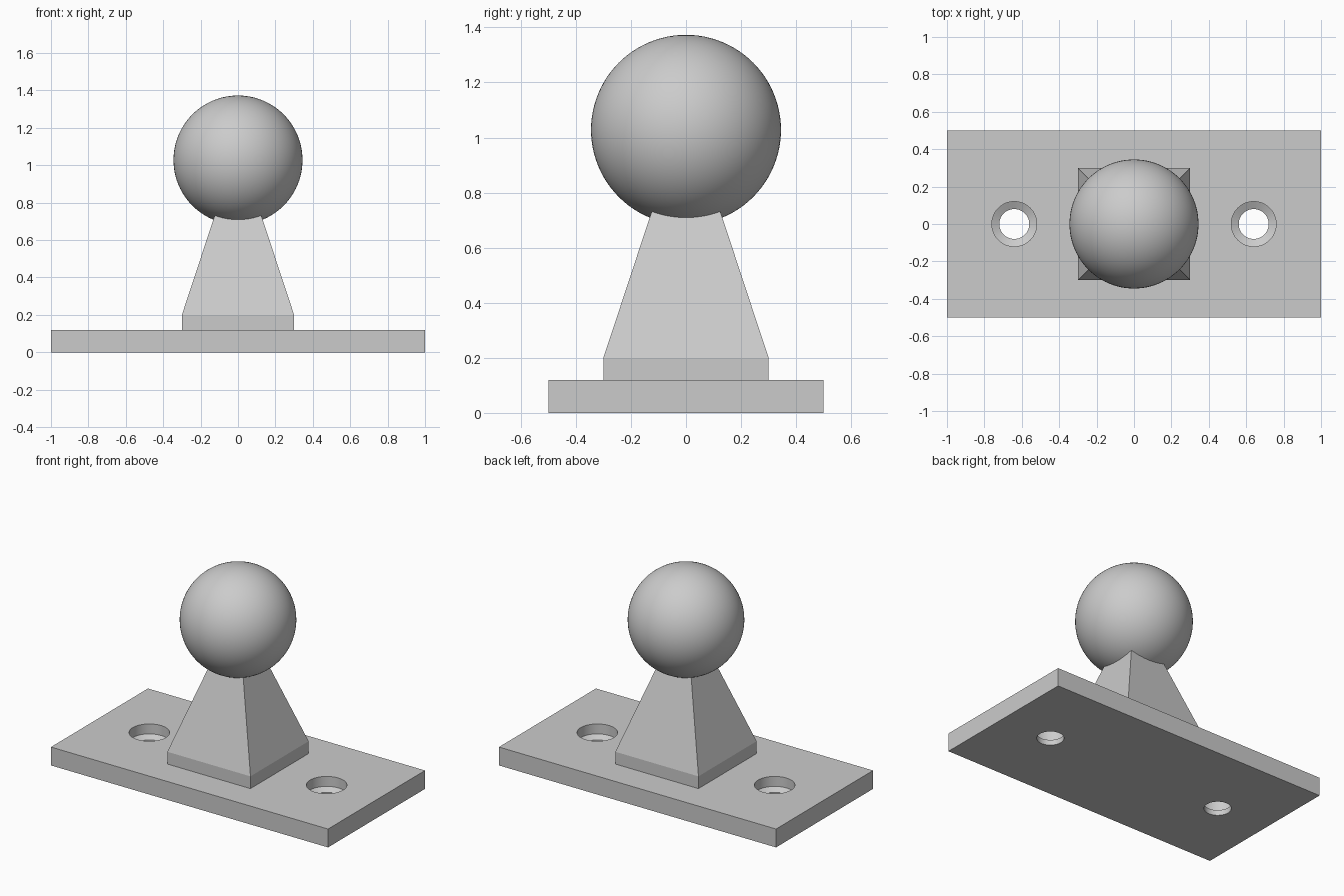
import bpy
import bmesh
import math

cube = bpy.data.objects.get("Cube")
if cube:
    bpy.data.objects.remove(cube, do_unlink=True)

grey = bpy.data.materials.new("plain grey")
grey.use_nodes = True
colour = (0.6, 0.6, 0.6, 1)
grey.diffuse_color = colour
grey.node_tree.nodes["Principled BSDF"].inputs["Base Color"].default_value = colour


def stack(name, rings, sides, location=(0, 0, 0), turn=0.0):
    """Closed solid through a list of (radius, height) rings."""
    bm = bmesh.new()
    loops = []
    for r, z in rings:
        angles = [turn + math.tau * i / sides for i in range(sides)]
        loops.append([bm.verts.new((r * math.cos(a), r * math.sin(a), z)) for a in angles])
    for low, high in zip(loops, loops[1:]):
        for i in range(sides):
            j = (i + 1) % sides
            bm.faces.new((low[i], low[j], high[j], high[i]))
    bm.faces.new(loops[0][::-1])
    bm.faces.new(loops[-1])
    mesh = bpy.data.meshes.new(name)
    bm.to_mesh(mesh)
    bm.free()
    mesh.materials.append(grey)
    obj = bpy.data.objects.new(name, mesh)
    obj.location = location
    bpy.context.collection.objects.link(obj)
    return obj


def smooth(obj, degrees):
    bpy.ops.object.select_all(action="DESELECT")
    obj.select_set(True)
    bpy.context.view_layer.objects.active = obj
    bpy.ops.object.shade_smooth_by_angle(angle=math.radians(degrees))


# Mounting plate
bpy.ops.mesh.primitive_cube_add(size=1, location=(0, 0, 0.06))
plate = bpy.context.object
plate.name = "mounting_plate"
plate.scale = (2, 1, 0.12)
bpy.ops.object.transform_apply(location=True, scale=True)
plate.data.materials.append(grey)

# Recessed screw holes: wide bore, sloped seat, narrow bore
hole_rings = [(0.08, -0.05), (0.08, 0.035), (0.12, 0.055), (0.12, 0.2)]
for side, x in (("right", -0.64), ("left", 0.64)):
    cutter = stack(side + "_hole_cutter", hole_rings, 64, (x, 0, 0))
    cutter.hide_render = True
    cutter.hide_viewport = True
    cut = plate.modifiers.new(side + "_screw_hole", "BOOLEAN")
    cut.operation = "DIFFERENCE"
    cut.solver = "EXACT"
    cut.object = cutter
bpy.context.view_layer.objects.active = plate
for cut in list(plate.modifiers):
    bpy.ops.object.modifier_apply(modifier=cut.name)
smooth(plate, 20)

# Square pedestal with a short upright foot and tapering neck
root2 = math.sqrt(2)
stack("pedestal", [(0.3 * root2, 0.12), (0.3 * root2, 0.2), (0.1 * root2, 0.806)],
      4, turn=math.pi / 4)

# Ball on top
bpy.ops.mesh.primitive_uv_sphere_add(segments=96, ring_count=48, radius=0.345, location=(0, 0, 1.028))
ball = bpy.context.object
ball.name = "ball"
ball.data.materials.append(grey)
smooth(ball, 30)
